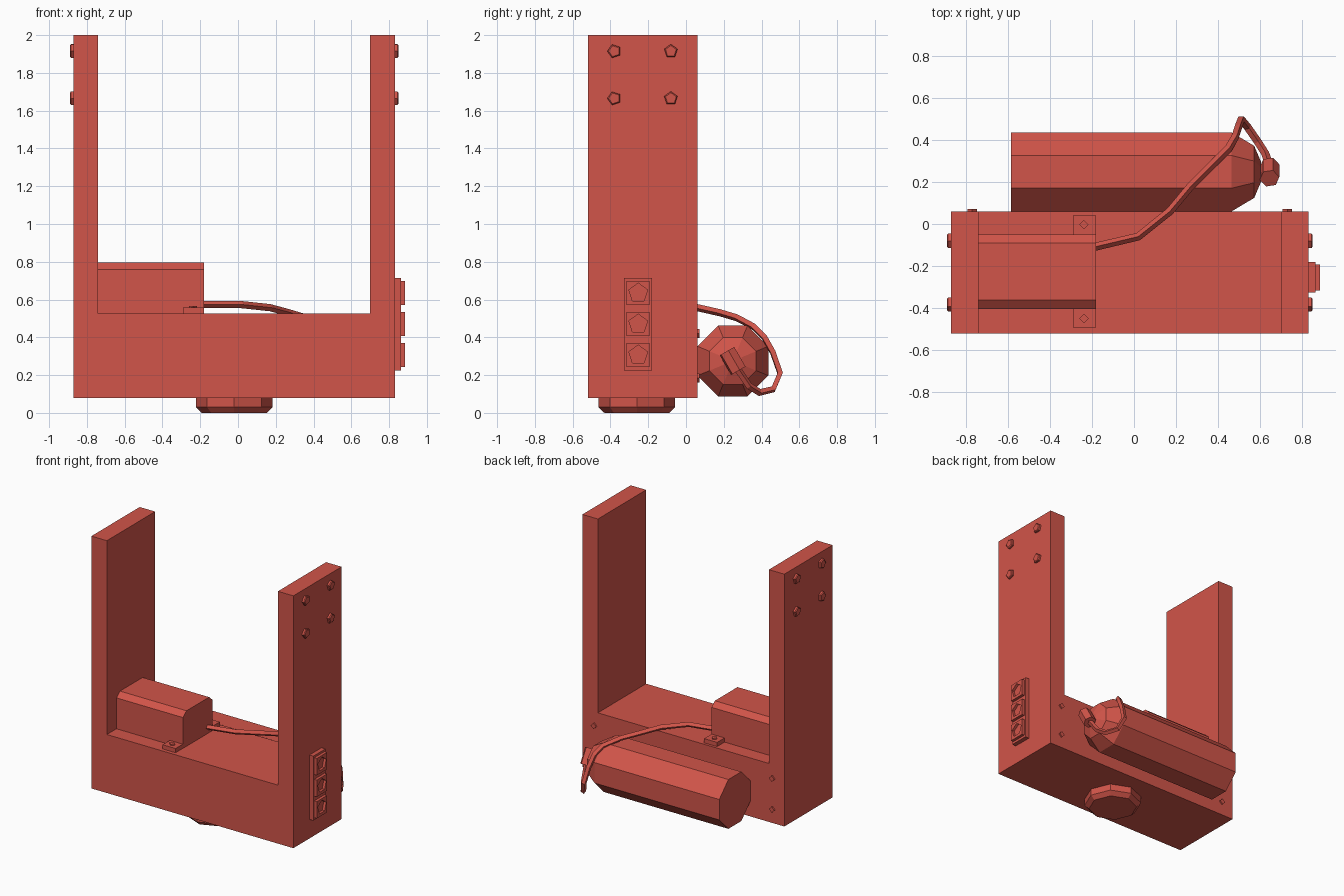
import bpy, bmesh, math
from mathutils import Vector

if "Cube" in bpy.data.objects:
    bpy.data.objects.remove(bpy.data.objects["Cube"])

red = bpy.data.materials.new("red paint")
red.diffuse_color = (0.64, 0.09, 0.067, 1)
red.use_nodes = True
red.node_tree.nodes["Principled BSDF"].inputs["Base Color"].default_value = red.diffuse_color


def finish(name, bm):
    bmesh.ops.recalc_face_normals(bm, faces=bm.faces)
    me = bpy.data.meshes.new(name)
    bm.to_mesh(me)
    bm.free()
    me.materials.append(red)
    ob = bpy.data.objects.new(name, me)
    bpy.context.collection.objects.link(ob)
    return ob


def loft(name, loops):
    """Skin a list of equal-length vertex loops and cap both ends."""
    bm = bmesh.new()
    rows = [[bm.verts.new(p) for p in loop] for loop in loops]
    n = len(rows[0])
    for a, b in zip(rows, rows[1:]):
        for i in range(n):
            j = (i + 1) % n
            bm.faces.new((a[i], a[j], b[j], b[i]))
    bm.faces.new(rows[0])
    bm.faces.new(rows[-1])
    return finish(name, bm)


def box(name, x, y, z):
    return loft(name, [[(x[0], y[0], h), (x[1], y[0], h), (x[1], y[1], h), (x[0], y[1], h)] for h in z])


def turned(name, axis, centre, rings, sides, start=0):
    """Low-poly solid of (offset along axis, radius) rings; start angle in degrees."""
    loops = []
    for t, r in rings:
        loop = []
        for i in range(sides):
            a = math.radians(start) + math.tau * i / sides
            c, s = r * math.cos(a), r * math.sin(a)
            p = {'X': (t, c, s), 'Y': (c, t, s), 'Z': (c, s, t)}[axis]
            loop.append(Vector(centre) + Vector(p))
        loops.append(loop)
    return loft(name, loops)


# U-shaped bracket
profile = [(-.87, .08), (.83, .08), (.83, 2), (.70, 2), (.70, .525), (-.74, .525), (-.74, 2), (-.87, 2)]
loft("bracket", [[(x, y, z) for x, z in profile] for y in (-.52, .06)])

# Arm bolts on both outer sides
for side, x, d in (("left", -.87, -1), ("right", .83, 1)):
    for z in (1.915, 1.665):
        for y, start in ((-.38, 180), (-.08, 90)):
            turned(side + "_arm_bolt", 'X', (x, y, z), [(-.01 * d, .037), (.014 * d, .037), (.02 * d, .03)], 5, start)

# Small bolts on the back
for x in (-.77, .73):
    for z in (.42, .185):
        turned("back_bolt", 'Y', (x, .06, z), [(-.01, .023), (.011, .023)], 4)

# Socket panel on the right side, with three recessed sockets
box("socket_panel", (.82, .863), (-.327, -.18), (.225, .715))
for z in (.635, .471, .307):
    socket = box("socket", (.84, .885), (-.316, -.192), (z - .064, z + .064))
    cutter = turned("socket_cutter", 'X', (.885, -.253, z), [(-.02, .052), (.02, .052)], 5, 90)
    cutter.hide_render = True
    cutter.hide_viewport = True
    cut = socket.modifiers.new("recess", 'BOOLEAN')
    cut.operation, cut.object, cut.solver = 'DIFFERENCE', cutter, 'EXACT'

# Round foot under the base
turned("foot", 'Z', (-.02, -.26, 0), [(0, .172), (.03, .203), (.09, .203)], 8)

# Motor housing with chamfered top
section = [(-.405, .52), (-.05, .52), (-.05, .76), (-.09, .795), (-.362, .795), (-.405, .76)]
loft("motor_housing", [[(x, y, z) for y, z in section] for x in (-.745, -.18)])

# Mounting tab with two bolts
box("motor_tab", (-.29, -.181), (-.492, .04), (.52, .557))
for y in (-.45, -.003):
    turned("tab_bolt", 'Z', (-.238, y, .557), [(-.01, .022), (.009, .022)], 4)

# Tank with domed end
turned("tank", 'X', (0, .248, .275),
       [(-.585, .203), (.465, .203), (.572, .134), (.605, .05)], 8, 22.5)

# Tilted valve at the tank's end
valve = turned("valve", 'Z', (0, 0, 0), [(-.06, .047), (.06, .047)], 6, 10)
valve.location = (.645, .247, .275)
valve.rotation_euler = (math.radians(30), 0, 0)

# Hose from motor to valve
path = [(-.2, -.112, .573), (.02, -.06, .573), (.17, .06, .557), (.27, .18, .53), (.36, .27, .503),
        (.45, .36, .455), (.482, .415, .4), (.496, .46, .32), (.51, .498, .21), (.54, .462, .125),
        (.59, .39, .108), (.625, .335, .142), (.645, .275, .23)]
curve = bpy.data.curves.new("hose", 'CURVE')
curve.dimensions = '3D'
curve.bevel_depth = .019
curve.bevel_resolution = 0
curve.use_fill_caps = True
spline = curve.splines.new('POLY')
spline.points.add(len(path) - 1)
for point, co in zip(spline.points, path):
    point.co = (*co, 1)
spline.use_smooth = False
curve.materials.append(red)
bpy.context.collection.objects.link(bpy.data.objects.new("hose", curve))
